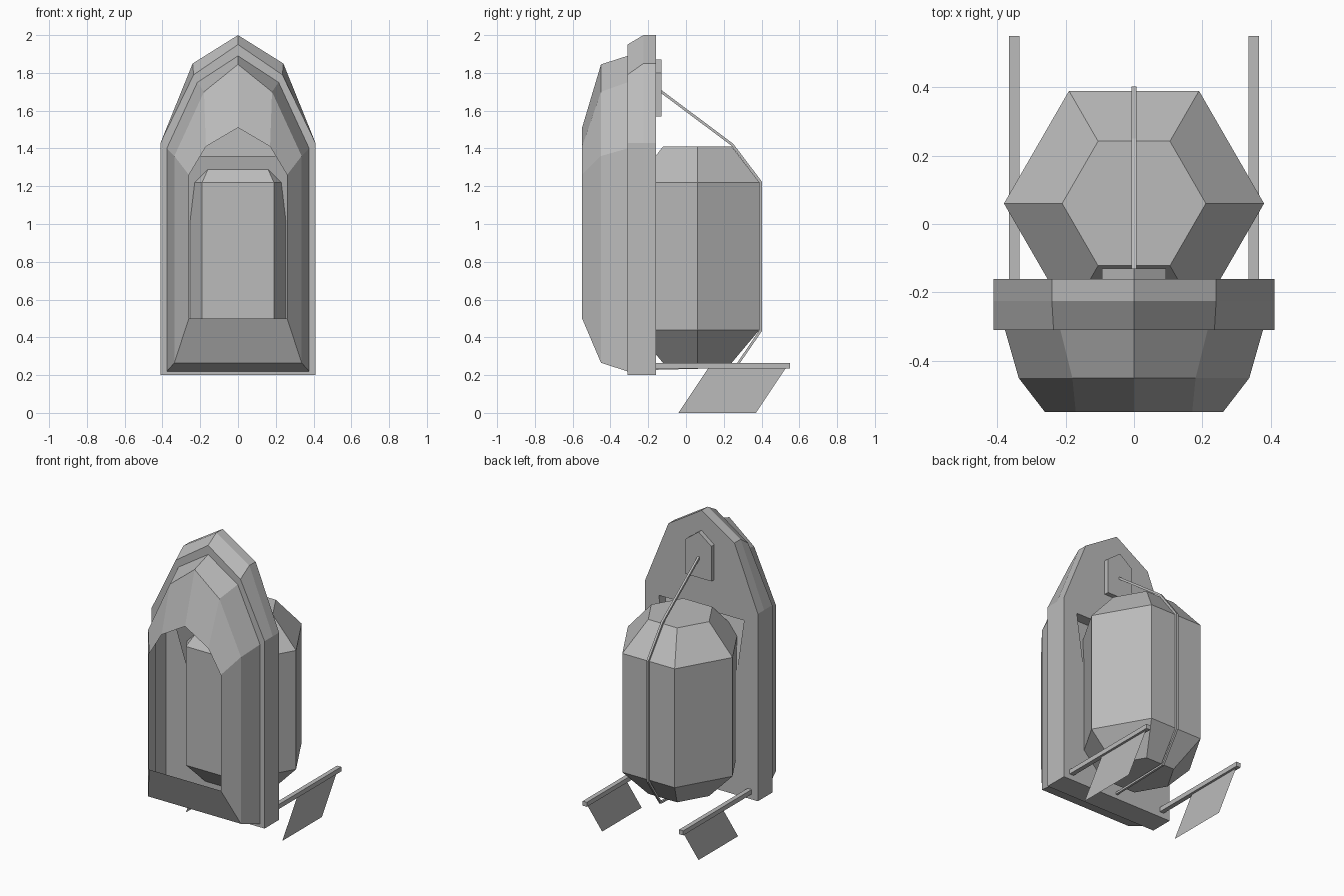
import bpy, bmesh, math
from mathutils import Vector

cube = bpy.data.objects.get("Cube")
if cube:
    bpy.data.objects.remove(cube, do_unlink=True)

grey = bpy.data.materials.new("plain_grey")
grey.use_nodes = True
grey.diffuse_color = (0.5, 0.5, 0.5, 1)
grey.node_tree.nodes["Principled BSDF"].inputs["Base Color"].default_value = (0.5, 0.5, 0.5, 1)


def finish(name, bm):
    bmesh.ops.remove_doubles(bm, verts=bm.verts, dist=0.0005)
    bmesh.ops.recalc_face_normals(bm, faces=bm.faces)
    mesh = bpy.data.meshes.new(name)
    bm.to_mesh(mesh)
    bm.free()
    mesh.materials.append(grey)
    obj = bpy.data.objects.new(name, mesh)
    bpy.context.collection.objects.link(obj)
    return obj


def face(bm, points):
    return bm.faces.new([bm.verts.new(p) for p in points])


def loft(bm, rings, caps=False):
    for a, b in zip(rings, rings[1:]):
        for i in range(len(a)):
            j = (i + 1) % len(a)
            face(bm, [a[i], a[j], b[j], b[i]])
    if caps:
        face(bm, rings[0])
        face(bm, rings[-1])


def arch(y, width, base, side, shoulder, shoulder_z, peak):
    half = [(width, base), (width, side), (shoulder, shoulder_z)]
    outline = half + [(0, peak)] + [(-x, z) for x, z in reversed(half)]
    return [(x, y, z) for x, z in outline]


# Hollow arched shell with a bevelled rim and a tapering front opening
BACK = -0.16
bm = bmesh.new()
loft(bm, [
    arch(BACK, 0.41, 0.2, 1.43, 0.24, 1.85, 2.0),
    arch(-0.225, 0.41, 0.2, 1.43, 0.24, 1.85, 2.0),
    arch(-0.31, 0.41, 0.2, 1.43, 0.235, 1.79, 1.95),
    arch(-0.31, 0.377, 0.22, 1.4, 0.215, 1.75, 1.89),
    arch(-0.45, 0.337, 0.265, 1.36, 0.18, 1.7, 1.845),
    arch(-0.55, 0.26, 0.5, 1.26, 0.17, 1.41, 1.51),
])

# Back wall with a sloping recess above the pod
half_wall = [(0, 0.2), (0.41, 0.2), (0.41, 1.43), (0.24, 1.85), (0, 2),
             (0, 1.36), (0.31, 1.36), (0.26, 1.02), (0, 1.02)]
for s in (1, -1):
    face(bm, [(s * x, BACK, z) for x, z in half_wall])
    top, deep, low = (s * 0.31, BACK, 1.36), (s * 0.31, -0.23, 1.36), (s * 0.26, BACK, 1.02)
    face(bm, [top, deep, low])
    face(bm, [(0, -0.23, 1.36), deep, low, (0, BACK, 1.02)])
    face(bm, [(0, BACK, 1.36), top, deep, (0, -0.23, 1.36)])
finish("arched_shell", bm)


# Six-sided pod
def hexagon(radius, z):
    corners = [math.radians(60 * i) for i in range(6)]
    return [(radius * math.cos(a), 0.06 + radius * math.sin(a), z) for a in corners]


bm = bmesh.new()
loft(bm, [hexagon(0.21, 0.265), hexagon(0.38, 0.44),
          hexagon(0.38, 1.22), hexagon(0.21, 1.41)], caps=True)
finish("hexagonal_pod", bm)

# Pointed anchor plate on the back wall
bm = bmesh.new()
plate = [(-0.093, 1.57), (0.093, 1.57), (0.093, 1.8), (0, 1.87), (-0.093, 1.8)]
loft(bm, [[(x, y, z) for x, z in plate] for y in (BACK, -0.13)], caps=True)
finish("anchor_plate", bm)

# Square strap running over and under the pod
path = [Vector(p) for p in [(-0.15, 1.715), (0.245, 1.42), (0.395, 1.222),
                            (0.395, 0.435), (0.265, 0.245), (BACK, 0.235)]]
rings = []
for i, p in enumerate(path):
    before = (p - path[max(i - 1, 0)]).normalized()
    after = (path[min(i + 1, len(path) - 1)] - p).normalized()
    along = (before + after).normalized()
    side = Vector((-along.y, along.x)) * 0.007
    a, b = p + side, p - side
    rings.append([(x, q.x, q.y) for x, q in ((-0.007, a), (0.007, a), (0.007, b), (-0.007, b))])
bm = bmesh.new()
loft(bm, rings, caps=True)
finish("strap", bm)

# Rear rails, each with a slanted fin below
for s, label in ((1, "left"), (-1, "right")):
    x = s * 0.35
    bm = bmesh.new()
    loft(bm, [[(x + dx, y, 0.25 + dz) for dx, dz in
               ((-0.015, -0.015), (0.015, -0.015), (0.015, 0.015), (-0.015, 0.015))]
              for y in (BACK, 0.55)], caps=True)
    finish(label + "_rail", bm)
    bm = bmesh.new()
    face(bm, [(x, 0.12, 0.24), (x, 0.53, 0.24), (x, 0.37, 0), (x, -0.04, 0)])
    finish(label + "_fin", bm)
